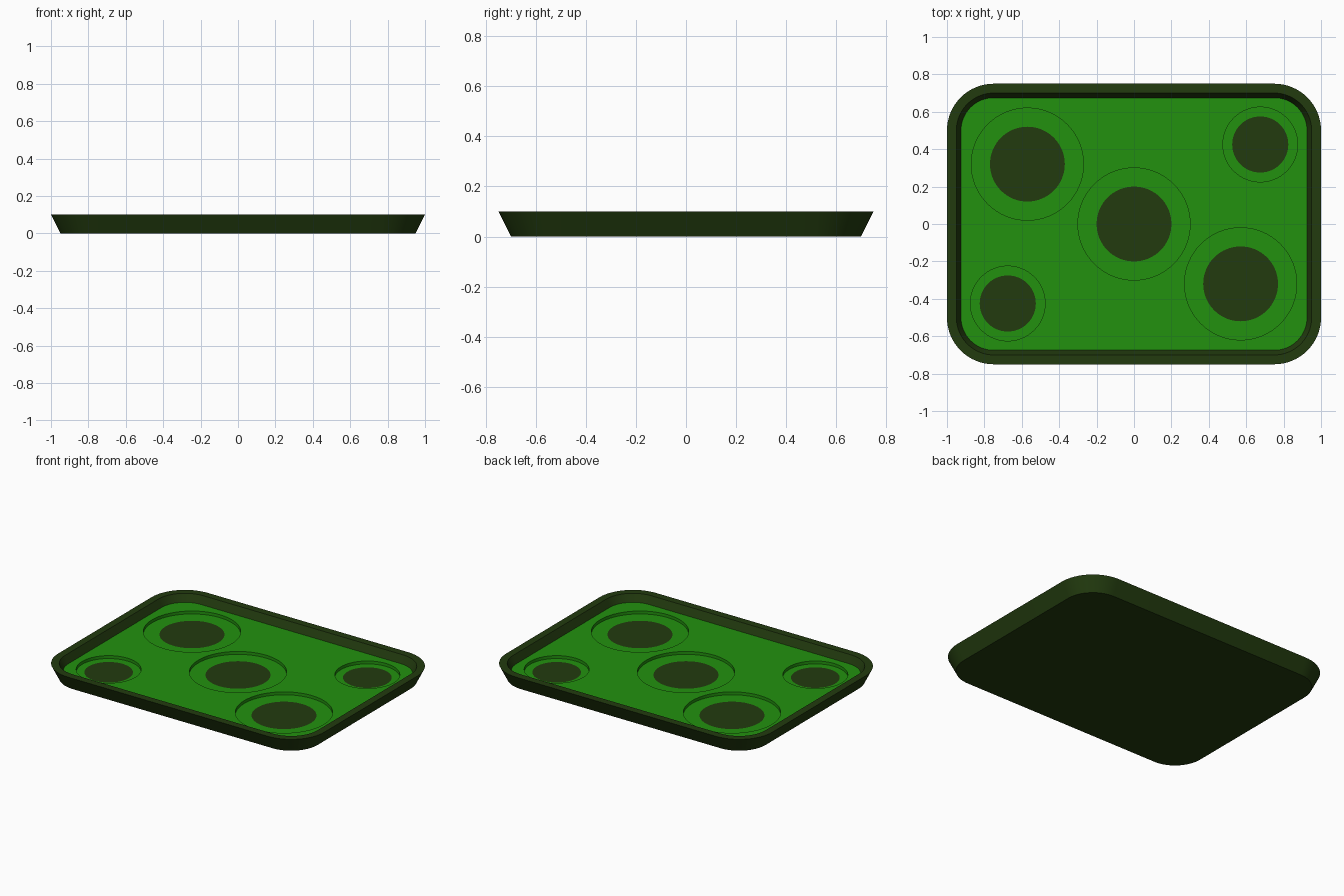
import bpy, bmesh, math

if "Cube" in bpy.data.objects:
    bpy.data.objects.remove(bpy.data.objects["Cube"])


def material(name, rgb):
    m = bpy.data.materials.new(name)
    m.diffuse_color = (*rgb, 1)
    m.use_nodes = True
    m.node_tree.nodes["Principled BSDF"].inputs["Base Color"].default_value = m.diffuse_color
    return m


DARK = material("dark green", (0.016, 0.043, 0.0045))
BRIGHT = material("bright green", (0.0165, 0.285, 0.0045))

FLOOR_Z, RECESS_Z = 0.05, 0.03
# (x, y, recess radius, disc radius)
RECESSES = [(0, 0, 0.3, 0.2), (-0.57, 0.32, 0.3, 0.2), (0.57, -0.32, 0.3, 0.2),
            (0.675, 0.425, 0.2, 0.15), (-0.675, -0.425, 0.2, 0.15)]


def rounded_ring(bm, inset, z, steps=16):
    """Rounded rectangle loop, inset from the 2 x 1.5 rim."""
    r = 0.25 - inset
    verts = []
    for k, (sx, sy) in enumerate([(1, 1), (-1, 1), (-1, -1), (1, -1)]):
        for i in range(steps + 1):
            a = math.pi / 2 * (k + i / steps)
            verts.append(bm.verts.new((sx * 0.75 + r * math.cos(a),
                                       sy * 0.5 + r * math.sin(a), z)))
    return verts


def circle_ring(bm, x, y, r, z, n=64):
    return [bm.verts.new((x + r * math.cos(2 * math.pi * i / n),
                          y + r * math.sin(2 * math.pi * i / n), z)) for i in range(n)]


def bridge(bm, a, b):
    n = len(a)
    for i in range(n):
        j = (i + 1) % n
        bm.faces.new((a[i], a[j], b[j], b[i]))


def loop_edges(bm, ring):
    return [bm.edges.get((v, ring[i - 1])) or bm.edges.new((v, ring[i - 1]))
            for i, v in enumerate(ring)]


def finish(bm, name, mat):
    me = bpy.data.meshes.new(name)
    bm.to_mesh(me)
    bm.free()
    ob = bpy.data.objects.new(name, me)
    bpy.context.collection.objects.link(ob)
    me.materials.append(mat)
    bpy.ops.object.select_all(action='DESELECT')
    ob.select_set(True)
    bpy.context.view_layer.objects.active = ob
    bpy.ops.object.shade_smooth_by_angle(angle=math.radians(30))


# Tray shell: flat base, flared outside, flat rim, sloped inside wall
bm = bmesh.new()
rings = [rounded_ring(bm, *p) for p in [(0.05, 0), (0, 0.1), (0.05, 0.1), (0.075, FLOOR_Z)]]
bm.faces.new(rings[0][::-1])
for a, b in zip(rings, rings[1:]):
    bridge(bm, a, b)
finish(bm, "tray_shell", DARK)

# Floor panel with round recesses
bm = bmesh.new()
edges = loop_edges(bm, rounded_ring(bm, 0.075, FLOOR_Z))
tops = [circle_ring(bm, x, y, R, FLOOR_Z) for x, y, R, r in RECESSES]
for ring in tops:
    edges += loop_edges(bm, ring)
bmesh.ops.triangle_fill(bm, edges=edges, use_beauty=True, normal=(0, 0, 1))
for f in bm.faces:
    f.normal_update()
    if f.normal.z < 0:
        f.normal_flip()
for ring, (x, y, R, r) in zip(tops, RECESSES):
    low = circle_ring(bm, x, y, R, RECESS_Z)
    bridge(bm, ring, low)
    bridge(bm, low, circle_ring(bm, x, y, r, RECESS_Z))
finish(bm, "floor_panel", BRIGHT)

# Dark discs in the recesses
bm = bmesh.new()
for x, y, R, r in RECESSES:
    bm.faces.new(circle_ring(bm, x, y, r, RECESS_Z))
finish(bm, "recess_discs", DARK)
